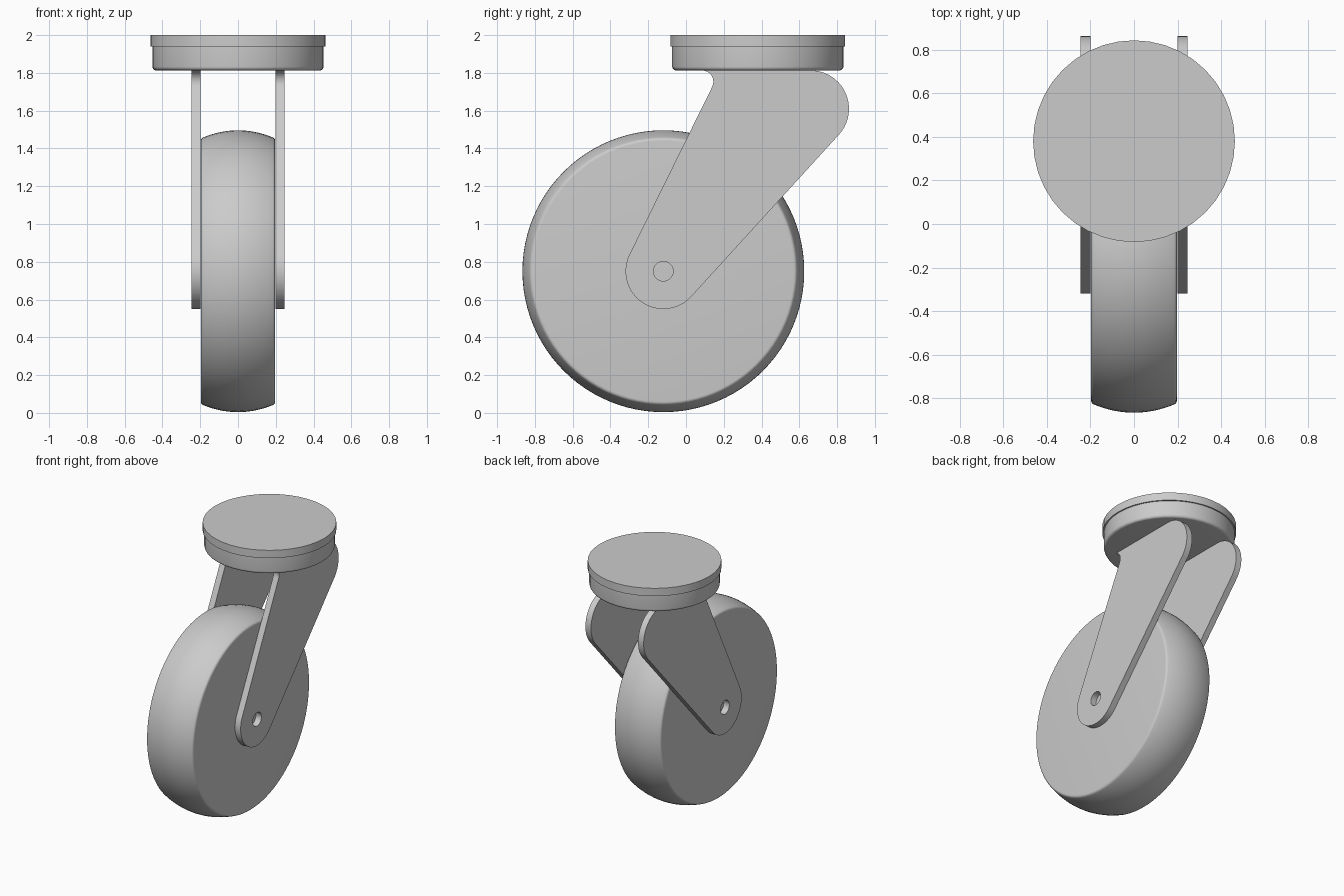
import bpy, bmesh, math
from math import sin, cos, pi, radians, atan2, acos, hypot
from mathutils import Matrix

cube = bpy.data.objects.get("Cube")
if cube:
    bpy.data.objects.remove(cube, do_unlink=True)

grey = bpy.data.materials.new("Plain grey")
grey.use_nodes = True
grey.diffuse_color = (0.6, 0.6, 0.6, 1)
grey.node_tree.nodes["Principled BSDF"].inputs["Base Color"].default_value = grey.diffuse_color


def finish(name, bm, angle=35):
    bmesh.ops.remove_doubles(bm, verts=bm.verts, dist=1e-5)
    bmesh.ops.recalc_face_normals(bm, faces=bm.faces)
    mesh = bpy.data.meshes.new(name)
    bm.to_mesh(mesh)
    bm.free()
    mesh.materials.append(grey)
    ob = bpy.data.objects.new(name, mesh)
    bpy.context.collection.objects.link(ob)
    bpy.ops.object.select_all(action='DESELECT')
    ob.select_set(True)
    bpy.context.view_layer.objects.active = ob
    bpy.ops.object.shade_smooth_by_angle(angle=radians(angle))
    return ob


def lathe(name, profile, steps, matrix):
    """Spin a (radius, height) profile around z, then place it."""
    bm = bmesh.new()
    verts = [bm.verts.new((r, 0, h)) for r, h in profile]
    edges = [bm.edges.new(pair) for pair in zip(verts, verts[1:])]
    bmesh.ops.spin(bm, geom=verts + edges, cent=(0, 0, 0), axis=(0, 0, 1),
                   angle=2 * pi, steps=steps, use_merge=True)
    bmesh.ops.transform(bm, matrix=matrix, verts=bm.verts)
    return finish(name, bm)


def arc(cx, cy, r, start, end, n):
    return [(cx + r * cos(start + (end - start) * i / n),
             cy + r * sin(start + (end - start) * i / n)) for i in range(n + 1)]


AXLE = (-0.12, 0.75)
HEEL = (0.66, 1.61)
ARM_R = 0.2

# Wheel: flat sides, rounded shoulders and a crowned tread
half = [(0, 0.197), (0.69, 0.197)] + arc(0.69, 0.177, 0.02, pi / 2, 0.35, 5)[1:]
edge_r, edge_x = half[-1]
half += [(0.746 - (0.746 - edge_r) * (k / 8) ** 2, edge_x * k / 8) for k in range(7, -1, -1)]
profile = half + [(r, -x) for r, x in reversed(half[:-1])]
lathe("wheel", profile, 96,
      Matrix.Translation((0, AXLE[0], AXLE[1])) @ Matrix.Rotation(pi / 2, 4, 'Y'))

# Swivel housing and the slightly wider mounting disc above it
centre = Matrix.Translation((0, 0.38, 0))
body = [(0, 1.813)] + arc(0.433, 1.833, 0.02, -pi / 2, 0, 5) + [(0.453, 1.94), (0, 1.94)]
lathe("swivel_housing", body, 40, centre)
lathe("mounting_disc", [(0, 1.94), (0.463, 1.94), (0.463, 2), (0, 2)], 40, centre)

# Fork arm outline: round axle end, round heel, small flare under the housing
slope = atan2(HEEL[1] - AXLE[1], HEEL[0] - AXLE[0])
front = atan2(1.72 - AXLE[1], 0.145 - AXLE[0])
reach = hypot(1.72 - AXLE[1], 0.145 - AXLE[0])
tangent = front + acos(ARM_R / reach)
outline = arc(*AXLE, ARM_R, tangent, slope + 1.5 * pi, 28)
outline += arc(*HEEL, ARM_R + 0.003, slope - pi / 2, pi / 2, 20)
outline += arc(0.085, 1.753, 0.06, pi / 2, -0.45, 8)


def fork_arm(name, side):
    bm = bmesh.new()
    loops = [outline, arc(*AXLE, 0.052, 0, 2 * pi, 32)[:-1]]
    edges = []
    for loop in loops:
        vs = [bm.verts.new((side * 0.199, y, z)) for y, z in loop]
        edges += [bm.edges.new((vs[i - 1], vs[i])) for i in range(len(vs))]
    flat = bmesh.ops.triangle_fill(bm, edges=edges, use_beauty=True)
    faces = [g for g in flat["geom"] if isinstance(g, bmesh.types.BMFace)]
    top = bmesh.ops.extrude_face_region(bm, geom=faces, use_keep_orig=True)
    moved = [g for g in top["geom"] if isinstance(g, bmesh.types.BMVert)]
    bmesh.ops.translate(bm, vec=(side * 0.047, 0, 0), verts=moved)
    return finish(name, bm)


fork_arm("left_fork_arm", 1)
fork_arm("right_fork_arm", -1)
